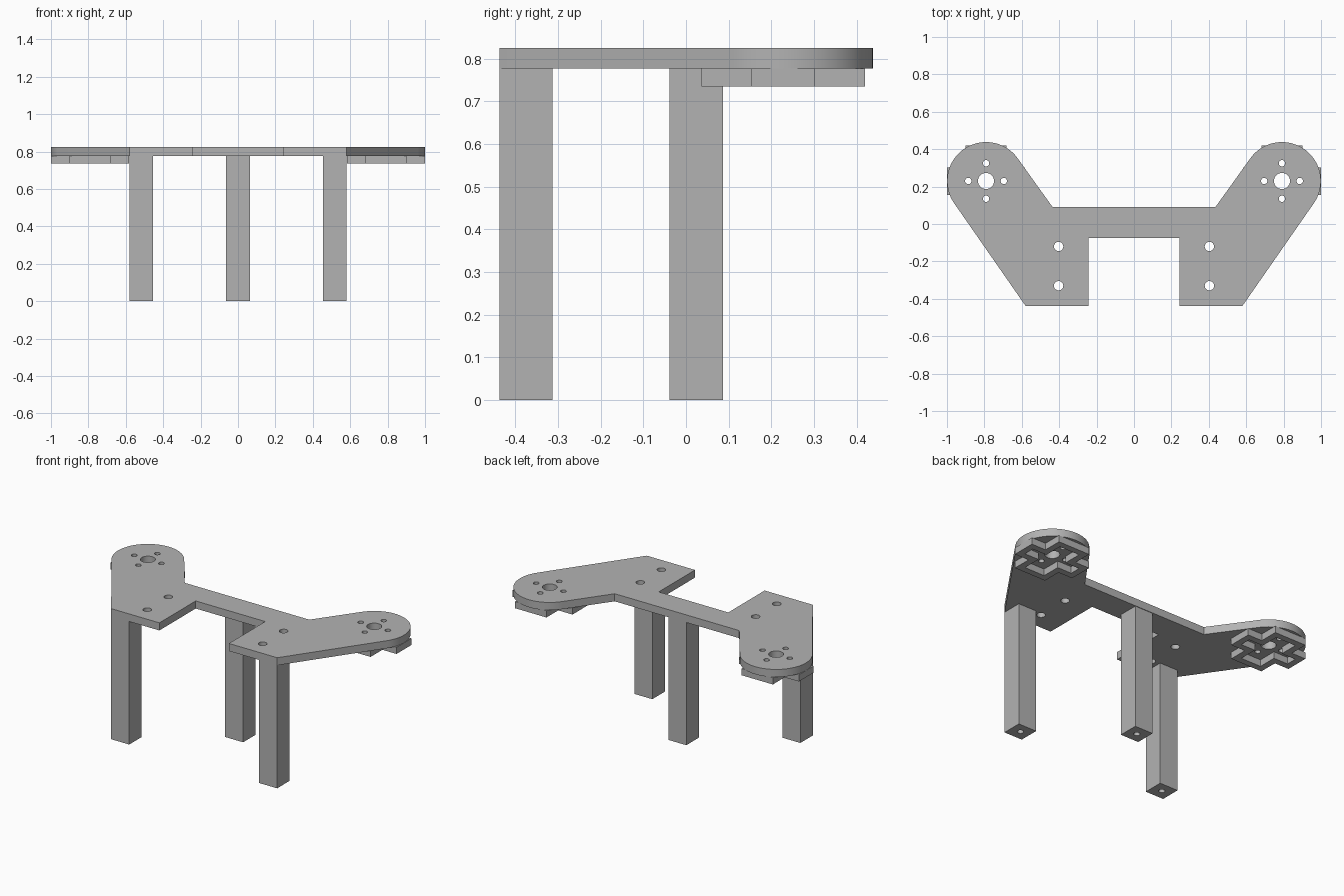
import bpy, bmesh, math

if "Cube" in bpy.data.objects:
    bpy.data.objects.remove(bpy.data.objects["Cube"], do_unlink=True)

GREY = (0.45, 0.45, 0.45, 1)
grey = bpy.data.materials.new("plain grey")
grey.use_nodes = True
grey.diffuse_color = GREY
grey.node_tree.nodes["Principled BSDF"].inputs["Base Color"].default_value = GREY

PLATE_TOP, PLATE_BOTTOM, TRAY_BOTTOM = 0.825, 0.777, 0.735
PAD_X, PAD_Y, PAD_R = 0.791, 0.23, 0.208


def arc(x, y, r, start=0, end=360, steps=32):
    count = steps if end - start >= 360 else steps + 1
    angles = [math.radians(start + (end - start) * i / steps) for i in range(count)]
    return [(x + r * math.cos(a), y + r * math.sin(a)) for a in angles]


def box(x, y, hx, hy):
    return [(x - hx, y - hy), (x + hx, y - hy), (x + hx, y + hy), (x - hx, y + hy)]


def cross(x, y, long_x, wide_y, wide_x, long_y):
    quarter = [(long_x, wide_y), (wide_x, wide_y), (wide_x, long_y)]
    pts = quarter + [(-a, b) for a, b in reversed(quarter)]
    pts += [(-a, -b) for a, b in quarter] + [(a, -b) for a, b in reversed(quarter)]
    return [(x + a, y + b) for a, b in pts]


def prism(name, loops, z0, z1):
    """Solid with the first loop as outline and the others as through holes."""
    bm = bmesh.new()
    rims = ([], [])
    for loop in loops:
        low = [bm.verts.new((x, y, z0)) for x, y in loop]
        high = [bm.verts.new((x, y, z1)) for x, y in loop]
        for i in range(len(loop)):
            j = (i + 1) % len(loop)
            bm.faces.new((low[i], low[j], high[j], high[i]))
            rims[0].append(bm.edges.get((low[i], low[j])))
            rims[1].append(bm.edges.get((high[i], high[j])))
    for rim in rims:
        bmesh.ops.triangle_fill(bm, edges=rim, use_beauty=True, normal=(0, 0, 1))
    bmesh.ops.recalc_face_normals(bm, faces=bm.faces[:])
    mesh = bpy.data.meshes.new(name)
    bm.to_mesh(mesh)
    bm.free()
    mesh.materials.append(grey)
    for p in mesh.polygons:
        p.use_smooth = True
    mesh.set_sharp_from_angle(angle=math.radians(30))
    obj = bpy.data.objects.new(name, mesh)
    bpy.context.collection.objects.link(obj)
    return obj


# Top plate: one half outline, mirrored, with a round pad on each arm
half = [(0.243, -0.075), (0.243, -0.4375), (0.58, -0.4375)]
half += arc(PAD_X, PAD_Y, PAD_R, -34.7, 144.6, 48)
half += [(0.435, 0.09)]
outline = half + [(-x, y) for x, y in reversed(half)]

holes = []
for side in (-1, 1):
    px = side * PAD_X
    holes.append(arc(px, PAD_Y, 0.043))
    for dx, dy in ((1, 0), (-1, 0), (0, 1), (0, -1)):
        holes.append(arc(px + dx * 0.095, PAD_Y + dy * 0.095, 0.017, steps=20))
    for y in (-0.12, -0.33):
        holes.append(arc(side * 0.403, y, 0.025, steps=24))
prism("top_plate", [outline] + holes, PLATE_BOTTOM, PLATE_TOP)

# Cross-shaped mounting walls under each pad
WALL = 0.04
for side, label in ((1, "left"), (-1, "right")):
    sizes = (0.209, 0.074, 0.11, 0.192)
    outer = cross(side * PAD_X, PAD_Y - 0.002, *sizes)
    inner = cross(side * PAD_X, PAD_Y - 0.002, *[s - WALL for s in sizes])
    prism(label + "_mount_walls", [outer, inner], TRAY_BOTTOM, PLATE_BOTTOM)

# Square legs with a round bore
for name, x, y in (("front_left_leg", 0.517, -0.375),
                   ("front_right_leg", -0.517, -0.375),
                   ("back_leg", 0, 0.024)):
    prism(name, [box(x, y, 0.063, 0.0625), arc(x, y, 0.018, steps=20)], 0, PLATE_BOTTOM)
